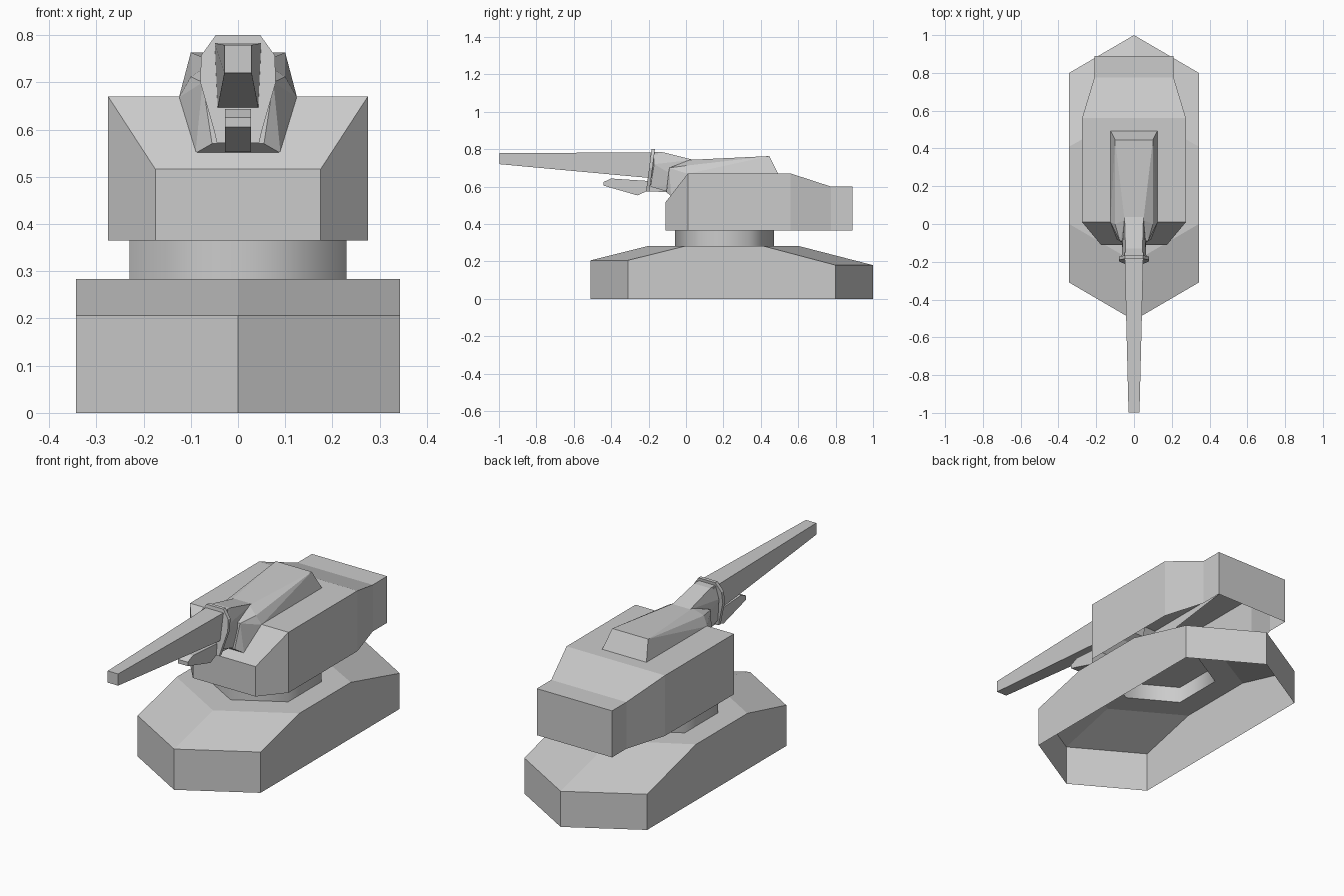
import bpy, bmesh, math

if "Cube" in bpy.data.objects:
    bpy.data.objects.remove(bpy.data.objects["Cube"])


def finish(name, bm):
    bmesh.ops.recalc_face_normals(bm, faces=bm.faces)
    mesh = bpy.data.meshes.new(name)
    bm.to_mesh(mesh)
    bm.free()
    obj = bpy.data.objects.new(name, mesh)
    bpy.context.collection.objects.link(obj)
    return obj


def loft(name, rings, closed=True, caps=(True, True)):
    """Skin equal-length point rings; optionally cap the first and last."""
    bm = bmesh.new()
    vs = [[bm.verts.new(p) for p in r] for r in rings]
    n = len(rings[0])
    for a, b in zip(vs, vs[1:]):
        for i in range(n if closed else n - 1):
            j = (i + 1) % n
            bm.faces.new((a[i], a[j], b[j], b[i]))
    for cap, ring in zip(caps, (vs[0], vs[-1])):
        if cap:
            bm.faces.new(ring)
    return finish(name, bm)


def mirrored_hull(name, half, open_bottom=False):
    """Convex hull of points mirrored across x = 0."""
    bm = bmesh.new()
    for x, y, z in half:
        bm.verts.new((x, y, z))
        bm.verts.new((-x, y, z))
    res = bmesh.ops.convex_hull(bm, input=bm.verts)
    loose = [v for v in bm.verts if not v.link_faces]
    bmesh.ops.delete(bm, geom=loose, context='VERTS')
    bmesh.ops.dissolve_limit(bm, angle_limit=0.02, verts=bm.verts, edges=bm.edges)
    bm.normal_update()
    if open_bottom:
        low = [f for f in bm.faces if f.normal.z < -0.9]
        bmesh.ops.delete(bm, geom=low, context='FACES')
    return finish(name, bm)


def six(front, side_front, side_rear, rear, zf, zr, w=0.343):
    """Six-point outline with pointed front and rear."""
    return [(0, front, zf), (w, side_front, zf), (w, side_rear, zr),
            (0, rear, zr), (-w, side_rear, zr), (-w, side_front, zf)]


# Base hull: open underneath, chevron slopes, hexagonal opening in the roof
R, CY = 0.265, 0.205


def hexagon(z):
    return [(R * math.sin(math.radians(60 * i)),
             CY - R * math.cos(math.radians(60 * i)), z) for i in range(6)]


loft("base_hull", [six(-0.51, -0.31, 0.8, 1.0, 0, 0),
                   six(-0.51, -0.31, 0.8, 1.0, 0.206, 0.18),
                   six(-0.2, 0.0, 0.41, 0.6, 0.283, 0.283),
                   hexagon(0.283)], caps=(False, False))

# Six-sided swivel ring, smooth shaded
ring = loft("swivel_ring", [hexagon(0.283), hexagon(0.366)], caps=(False, True))
bpy.context.view_layer.objects.active = ring
ring.select_set(True)
bpy.ops.object.shade_smooth_by_angle(angle=math.radians(65))
ring.select_set(False)

# Turret body: open underneath, stations are (half width, y, top z)
stations = [(0.175, -0.11, 0.516), (0.275, 0.01, 0.67), (0.275, 0.56, 0.67),
            (0.21, 0.775, 0.6), (0.21, 0.89, 0.6)]
loft("turret_body", [[(-x, y, 0.365), (-x, y, z), (x, y, z), (x, y, 0.365)]
                     for x, y, z in stations], closed=False)

# Raised housing on the turret roof, its nose running down the front slope
mirrored_hull("gun_housing", [
    (0.125, 0.495, 0.665), (0.1, 0.445, 0.763), (0.05, 0.02, 0.743),
    (0.1, 0.0, 0.712), (0.125, 0.01, 0.668), (0.09, -0.08, 0.55),
    (0.075, -0.09, 0.70), (0.055, -0.105, 0.57)], open_bottom=True)

# Neck between the housing and the collar
mirrored_hull("gun_neck", [
    (0.045, -0.13, 0.785), (0.045, -0.17, 0.785), (0.065, -0.17, 0.72),
    (0.045, -0.19, 0.60), (0.045, -0.09, 0.57), (0.05, 0.04, 0.743),
    (0.06, 0.0, 0.62)])

# Thin tilted collar
half = [(0.047, 0.80), (0.078, 0.757), (0.08, 0.70), (0.05, 0.595), (0.045, 0.573)]
outline = half + [(-x, z) for x, z in reversed(half)]
loft("collar", [[(x, -0.205 + (z - 0.57) * 0.13 + t, z) for x, z in outline]
                for t in (-0.009, 0.009)])


# Tapered main barrel: (y, half width top, half width bottom, low z, high z)
def section(y, wt, wb, lo, hi):
    return [(-wt, y, hi), (wt, y, hi), (wb, y, lo), (-wb, y, lo)]


loft("main_barrel", [section(-0.998, 0.029, 0.029, 0.72, 0.779),
                     section(-0.15, 0.05, 0.044, 0.642, 0.783)])

# Small secondary gun beneath the barrel
profile = [(-0.44, 0.605), (-0.44, 0.625), (-0.40, 0.643), (-0.2, 0.63),
           (-0.09, 0.62), (-0.09, 0.57), (-0.21, 0.575), (-0.26, 0.553)]
loft("lower_gun", [[(x, y, z) for y, z in profile] for x in (-0.028, 0.028)])
